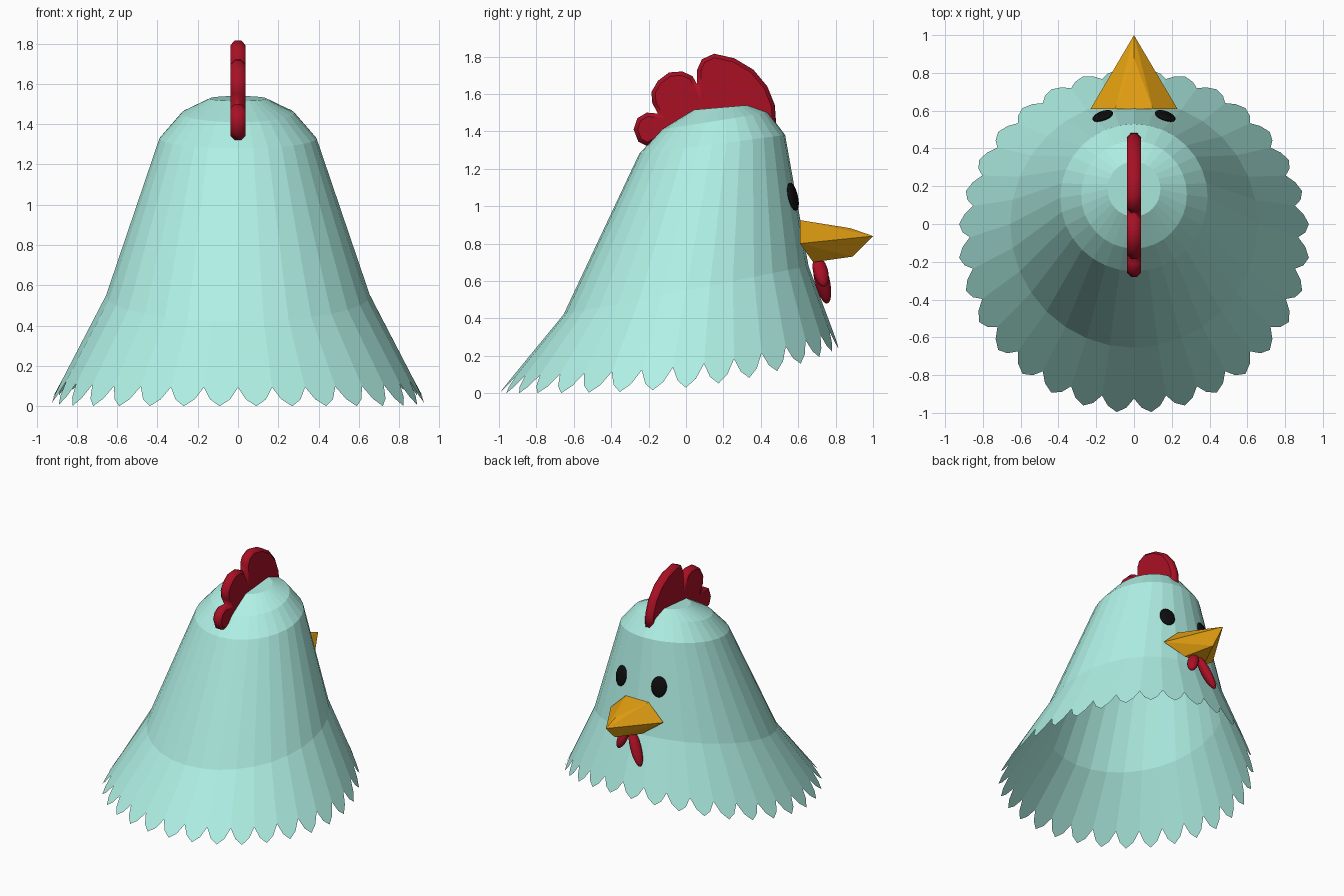
import bpy, bmesh
from math import sin, cos, pi, radians
from mathutils import Vector

if "Cube" in bpy.data.objects:
    bpy.data.objects.remove(bpy.data.objects["Cube"])


def material(name, rgb):
    m = bpy.data.materials.new(name)
    m.diffuse_color = (*rgb, 1)
    m.use_nodes = True
    m.node_tree.nodes["Principled BSDF"].inputs["Base Color"].default_value = m.diffuse_color
    return m


TEAL = material("pale_teal", (0.43, 0.87, 0.78))
RED = material("deep_red", (0.40, 0.005, 0.018))
ORANGE = material("orange", (0.80, 0.36, 0.006))
BLACK = material("black", (0.004, 0.004, 0.004))


def finish(bm, name, mat):
    me = bpy.data.meshes.new(name)
    bmesh.ops.recalc_face_normals(bm, faces=bm.faces)
    bm.to_mesh(me)
    bm.free()
    me.materials.append(mat)
    ob = bpy.data.objects.new(name, me)
    bpy.context.collection.objects.link(ob)
    return ob


# Body: tilted rings (y centre, half width, half depth, back z, front z)
N = 32
RINGS = [(0.0, 0.655, 0.655, 0.42, 0.68), (0.14, 0.39, 0.39, 1.28, 1.38),
         (0.155, 0.28, 0.285, 1.41, 1.50), (0.185, 0.14, 0.145, 1.515, 1.54)]


def ring_point(ring, a):
    cy, rx, ry, zb, zf = ring
    return Vector((rx * cos(a), cy + ry * sin(a), zb + (zf - zb) * (sin(a) + 1) / 2))


def hem_point(a, lift):
    tip = Vector((0.93 * cos(a), -0.09 + 0.91 * sin(a), 0.24 * ((sin(a) + 1) / 2) ** 3.5))
    return tip.lerp(ring_point(RINGS[0], a), lift)


bm = bmesh.new()
step = 2 * pi / N
angles = [-pi / 2 + i * step for i in range(N)]
loops = [[bm.verts.new(ring_point(r, a)) for a in angles] for r in RINGS]
for lo, hi in zip(loops, loops[1:]):
    for i in range(N):
        j = (i + 1) % N
        bm.faces.new((lo[i], lo[j], hi[j], hi[i]))
bm.faces.new(loops[-1])
# Feathered hem: one pointed panel per side
notches = [bm.verts.new(hem_point(a, 0.22)) for a in angles]
for i, a in enumerate(angles):
    j = (i + 1) % N
    tip = [bm.verts.new(hem_point(a + f * step, t))
           for f, t in ((0.22, 0.08), (0.5, 0.0), (0.78, 0.08))]
    bm.faces.new([loops[0][i], notches[i], *tip, notches[j], loops[0][j]])
finish(bm, "body", TEAL)

# Comb: bevelled flat outline in the y-z plane
OUTLINE = [(0.485, 1.40), (0.475, 1.54), (0.435, 1.64), (0.36, 1.73), (0.26, 1.79),
           (0.15, 1.815), (0.085, 1.785), (0.06, 1.73), (0.06, 1.65), (0.035, 1.695),
           (-0.02, 1.72), (-0.09, 1.715), (-0.15, 1.67), (-0.185, 1.61), (-0.18, 1.55),
           (-0.15, 1.495), (-0.21, 1.50), (-0.26, 1.47), (-0.28, 1.41), (-0.255, 1.345),
           (-0.205, 1.32), (-0.10, 1.38), (0.05, 1.45), (0.25, 1.48)]
curve = bpy.data.curves.new("comb", 'CURVE')
curve.dimensions = '2D'
curve.fill_mode = 'BOTH'
curve.extrude = 0.016
curve.bevel_depth = 0.02
curve.bevel_resolution = 0
curve.offset = -0.02
sp = curve.splines.new('POLY')
sp.points.add(len(OUTLINE) - 1)
for p, (y, z) in zip(sp.points, OUTLINE):
    p.co = (y, z, 0, 1)
sp.use_cyclic_u = True
curve.materials.append(RED)
comb = bpy.data.objects.new("comb", curve)
comb.rotation_euler = (pi / 2, 0, pi / 2)
bpy.context.collection.objects.link(comb)
bpy.context.view_layer.objects.active = comb
comb.select_set(True)
bpy.ops.object.convert(target='MESH')
comb.select_set(False)

# Beak: faceted hull
bm = bmesh.new()
points = [(0, 1.0, 0.84), (0, 0.88, 0.882), (0, 0.89, 0.73)]
for s in (-1, 1):
    points += [(s * 0.10, 0.61, 0.925), (s * 0.23, 0.61, 0.80), (s * 0.09, 0.68, 0.70)]
for p in points:
    bm.verts.new(p)
bmesh.ops.convex_hull(bm, input=bm.verts)
bmesh.ops.dissolve_limit(bm, angle_limit=radians(2), verts=bm.verts, edges=bm.edges)
finish(bm, "beak", ORANGE)


def ellipsoid(name, loc, size, rot, mat):
    bm = bmesh.new()
    bmesh.ops.create_uvsphere(bm, u_segments=20, v_segments=12, radius=1)
    for v in bm.verts:
        v.co = Vector(size) * v.co
    ob = finish(bm, name, mat)
    ob.location = loc
    ob.rotation_mode = 'XYZ'
    ob.rotation_euler = rot
    ob.data.shade_smooth()
    return ob


# Eyes: thin ovals lying on the face
for s, side in ((-1, "left"), (1, "right")):
    ellipsoid(f"eye_{side}", (s * 0.165, 0.572, 1.05), (0.058, 0.02, 0.077),
              (radians(13), 0, radians(-s * 20)), BLACK)

# Wattles: one long and one short lobe under the beak
for name, top, end in (("wattle_long", (-0.01, 0.70, 0.73), (-0.13, 0.755, 0.48)),
                       ("wattle_short", (0.02, 0.70, 0.73), (0.075, 0.74, 0.57))):
    a, b = Vector(top), Vector(end)
    rot = (a - b).to_track_quat('Z', 'Y').to_euler()
    ellipsoid(name, (a + b) / 2, (0.042, 0.035, (a - b).length / 2), rot, RED)
